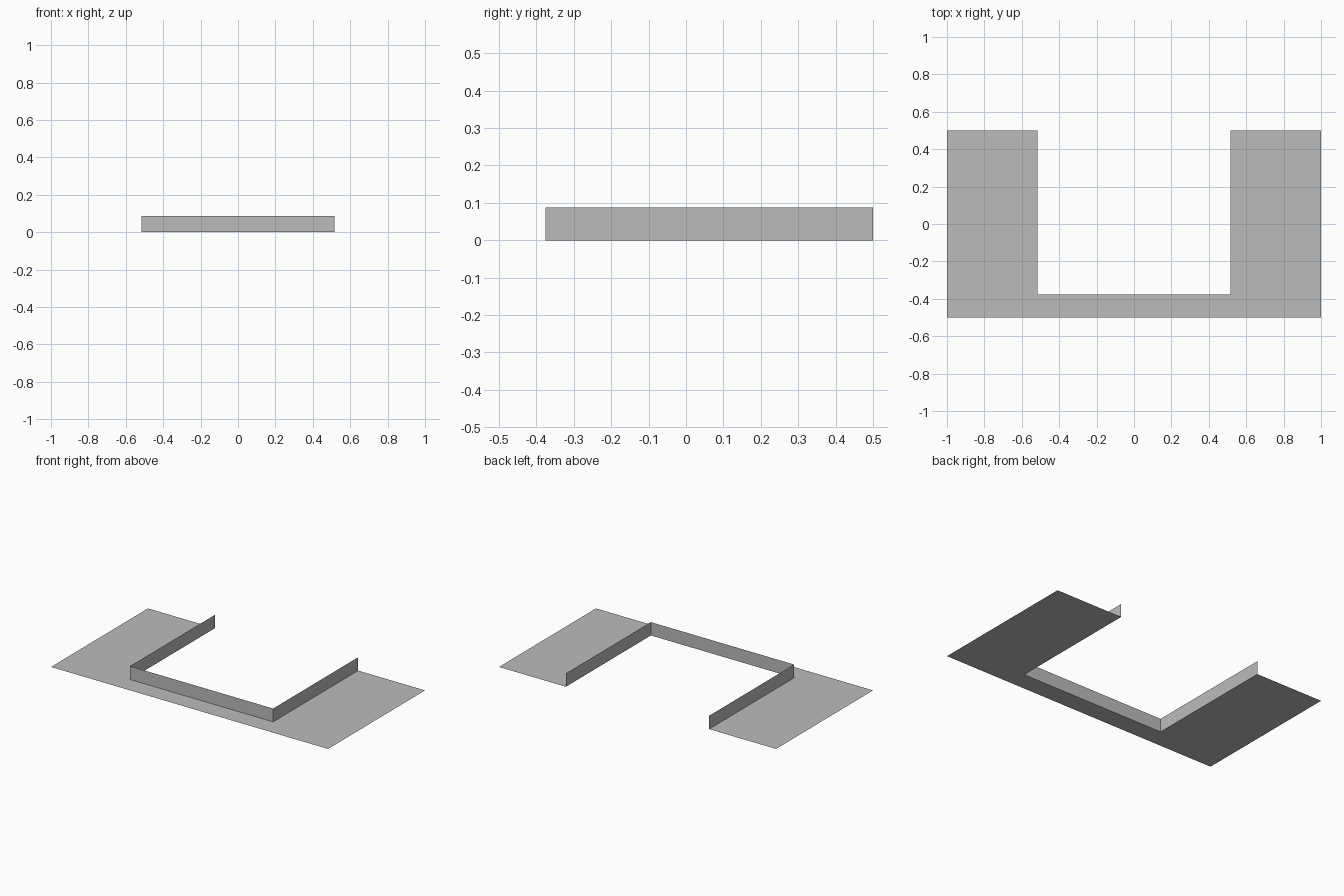
import bpy
import bmesh

default_cube = bpy.data.objects.get("Cube")
if default_cube:
    bpy.data.objects.remove(default_cube, do_unlink=True)

HALF_X, HALF_Y = 1.0, 0.5
OPEN_X, OPEN_Y = 0.517, -0.376
WALL_HEIGHT = 0.087

GREY = (0.5, 0.5, 0.5, 1.0)
grey = bpy.data.materials.new("plain grey")
grey.use_nodes = True
grey.diffuse_color = GREY
grey.node_tree.nodes["Principled BSDF"].inputs["Base Color"].default_value = GREY


def add_object(name, bm):
    mesh = bpy.data.meshes.new(name)
    bm.to_mesh(mesh)
    bm.free()
    mesh.materials.append(grey)
    obj = bpy.data.objects.new(name, mesh)
    bpy.context.collection.objects.link(obj)
    return obj


# Path around the three closed sides of the opening
opening = [(OPEN_X, HALF_Y), (OPEN_X, OPEN_Y), (-OPEN_X, OPEN_Y), (-OPEN_X, HALF_Y)]
outline = [(-HALF_X, HALF_Y), (-HALF_X, -HALF_Y), (HALF_X, -HALF_Y), (HALF_X, HALF_Y)]

# Flat U-shaped sheet, split at the opening corners into three clean panels
bm = bmesh.new()
outer = [bm.verts.new((x, y, 0)) for x, y in outline]
inner = [bm.verts.new((x, y, 0)) for x, y in reversed(opening)]
for a, b in zip(range(3), range(1, 4)):
    bm.faces.new((outer[a], outer[b], inner[b], inner[a]))
add_object("base_sheet", bm)

# Thin upright wall extruded from the opening path
bm = bmesh.new()
path = [bm.verts.new((x, y, 0)) for x, y in opening]
edges = [bm.edges.new(pair) for pair in zip(path, path[1:])]
raised = bmesh.ops.extrude_edge_only(bm, edges=edges)["geom"]
top = [v for v in raised if isinstance(v, bmesh.types.BMVert)]
bmesh.ops.translate(bm, verts=top, vec=(0, 0, WALL_HEIGHT))
add_object("opening_wall", bm)
